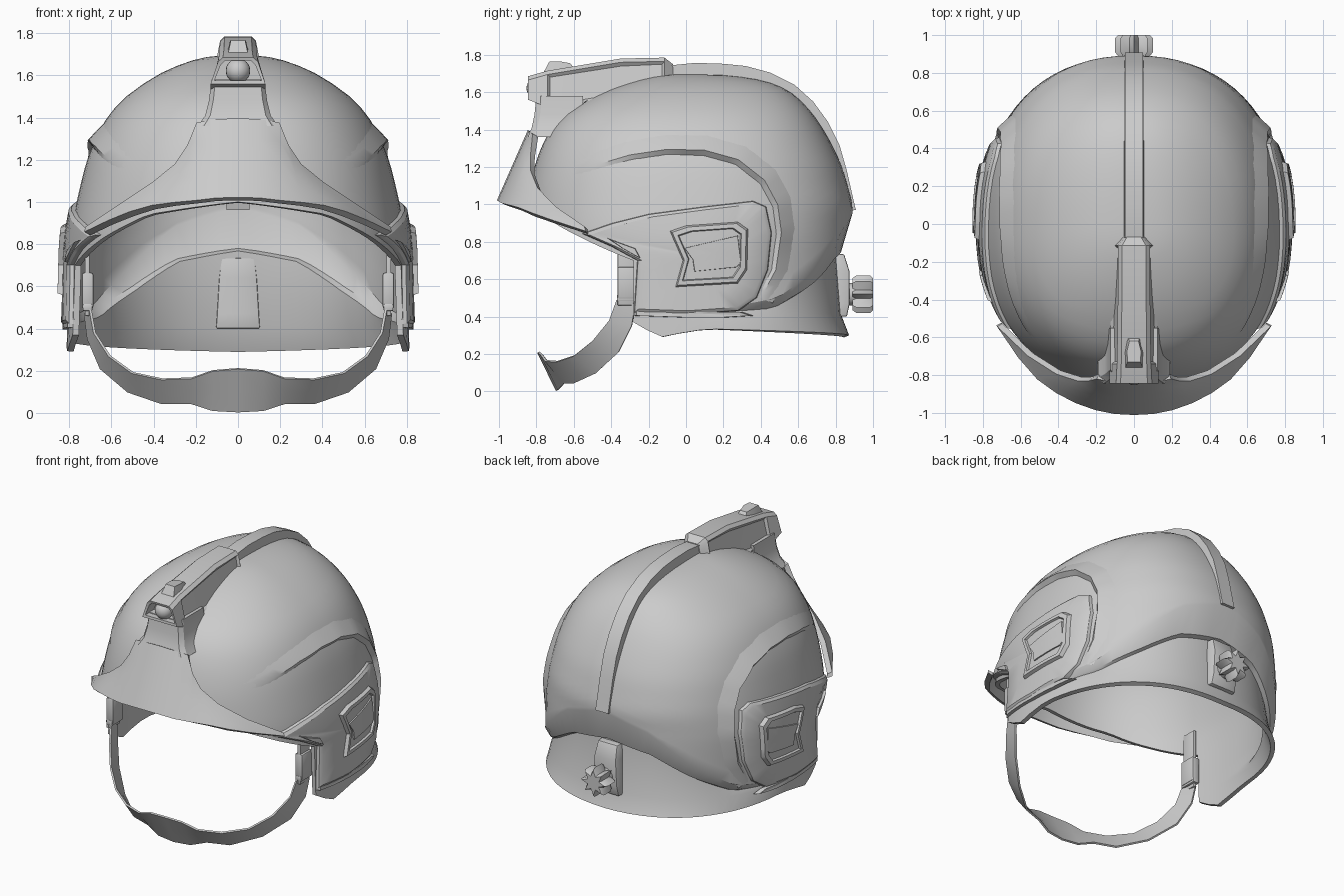
import bpy, bmesh, math

if "Cube" in bpy.data.objects:
    bpy.data.objects.remove(bpy.data.objects["Cube"])

def lerp(tab, v):
    for (a, p), (b, q) in zip(tab, tab[1:]):
        if v <= b:
            return p + (q - p) * max(0, (v - a) / (b - a))
    return tab[-1][1]

def finish(name, verts, faces, thick=0, offset=0, bevel=0, inset=None):
    bm = bmesh.new()
    vs = [bm.verts.new(v) for v in verts]
    for f in faces:
        bm.faces.new([vs[i] for i in f])
    bmesh.ops.delete(bm, geom=[v for v in bm.verts if not v.link_faces], context='VERTS')
    bmesh.ops.remove_doubles(bm, verts=bm.verts, dist=1e-4)
    bmesh.ops.recalc_face_normals(bm, faces=bm.faces)
    if inset:
        bm.normal_update()
        bmesh.ops.inset_region(bm, faces=[f for f in bm.faces if inset(f)], thickness=0.018, depth=-0.015)
    me = bpy.data.meshes.new(name)
    bm.to_mesh(me)
    bm.free()
    ob = bpy.data.objects.new(name, me)
    bpy.context.collection.objects.link(ob)
    if thick:
        m = ob.modifiers.new("thickness", 'SOLIDIFY')
        m.thickness, m.offset = thick, offset
    if bevel:
        m = ob.modifiers.new("bevel", 'BEVEL')
        m.width, m.segments = bevel, 2
    bpy.ops.object.select_all(action='DESELECT')
    ob.select_set(True)
    bpy.context.view_layer.objects.active = ob
    bpy.ops.object.convert(target='MESH')
    bpy.ops.object.shade_smooth_by_angle(angle=math.radians(32))
    return ob

def loft(name, rings, closed=True, caps=True, **kw):
    n = len(rings[0])
    verts = [p for r in rings for p in r]
    faces = [(i * n + j, i * n + (j + 1) % n, (i + 1) * n + (j + 1) % n, (i + 1) * n + j)
             for i in range(len(rings) - 1) for j in range(n if closed else n - 1)]
    if caps:
        faces += [tuple(range(n)), tuple(range((len(rings) - 1) * n, len(rings) * n))]
    return finish(name, verts, faces, **kw)

def box(name, cen, size, taper=1, bevel=0.01):
    c, h = cen, [s / 2 for s in size]
    ring = lambda z, t: [(c[0] + a * h[0] * t, c[1] + b * h[1], c[2] + z * h[2])
                         for a, b in ((-1, -1), (1, -1), (1, 1), (-1, 1))]
    return loft(name, [ring(-1, 1), ring(1, taper)], bevel=bevel)

# Shell shape: height, half width, front reach, back reach
ROWS = [(1.697, 0, 0, 0), (1.69, .13, .13, .22), (1.66, .25, .27, .42), (1.6, .385, .44, .56),
        (1.5, .53, .62, .665), (1.4, .62, .72, .735), (1.3, .675, .775, .79), (1.2, .715, .81, .835),
        (1.1, .742, .835, .865), (1.0, .765, .85, .89), (.9, .785, .86, .89), (.8, .797, .86, .89),
        (.6, .803, .86, .89), (.4, .81, .86, .89), (.25, .815, .86, .89)]

def row(s):
    i = min(int(s), len(ROWS) - 2)
    t = s - i
    g = lambda k: ROWS[max(0, min(k, len(ROWS) - 1))]
    return [.5 * (2 * b + (c - a) * t + (2 * a - 5 * b + 4 * c - d) * t * t + (3 * b - a - 3 * c + d) * t ** 3)
            for a, b, c, d in zip(g(i - 1), g(i), g(i + 1), g(i + 2))]

def level(z):
    lo, hi = 0, len(ROWS) - 1
    for _ in range(24):
        m = (lo + hi) / 2
        lo, hi = (m, hi) if row(m)[0] > z else (lo, m)
    return lo

N = 2.3
def at(phi, s, k=1):
    z, w, f, b = row(s)
    a = math.radians(phi)
    pw = lambda v: math.copysign(abs(v) ** (2 / N), v)
    c = math.cos(a)
    return (k * w * pw(math.sin(a)), k * (b if c > 0 else f) * pw(c), z)

def shell_x(y, z):
    _, w, f, b = row(level(z))
    return w * max(0, 1 - abs(y / (b if y > 0 else f)) ** N) ** (1 / N)

# Helmet shell: dome, face opening, tucked rear lip and flared neck skirt
MID = [(0, 1.05), (40, .87), (106, .70), (129, .83), (150, .94), (180, 1.0)]
CREASE = [(0, .97), (20, .88), (40, .67), (60, .50), (75, .46), (106, .45)]
LIP = [(0, .76), (20, .71), (40, .57), (60, .455), (75, .44), (106, .43)]
BOTTOM = [(0, .30), (85, .335), (97, .29), (106, .37)]
half = [i * 106 / 22 for i in range(23)] + [106 + i * 74 / 16 for i in range(1, 17)]
angles = half + [360 - a for a in half[-2:0:-1]]
cols = []
for phi in angles:
    p = min(phi, 360 - phi)
    w = max(0, math.cos(math.radians(p)))
    sm, sc = level(lerp(MID, p)), level(lerp(CREASE, p))
    lip = lerp(LIP, p)
    col = [at(phi, sm * k / 20) for k in range(21)]
    col += [at(phi, sm + (sc - sm) * k / 4) for k in range(1, 5)]
    col += [at(phi, level(lip), 1 - .065 * w), at(phi, level(lip - .01), 1 - .1 * w),
            at(phi, level(.415), 1 - .07 * w), at(phi, level(lerp(BOTTOM, p)), 1 - .02 * w)]
    cols.append(col)
nr, nc = len(cols[0]), len(cols)
faces = []
for i in range(nc):
    j = (i + 1) % nc
    ear = all(min(angles[k], 360 - angles[k]) < 106.01 for k in (i, j))
    for k in range(nr - 1 if ear else 20):
        a, b, c, d = i * nr + k, j * nr + k, j * nr + k + 1, i * nr + k + 1
        faces.append((b, c, d) if k == 0 else (a, b, c, d))
finish("helmet_shell", [p for c in cols for p in c], faces, thick=.03, offset=-1)

# Side mouldings that follow the shell
def dense(pts, closed, n=4):
    ends = pts[1:] + pts[:1] if closed else pts[1:]
    out = [(a[0] + (b[0] - a[0]) * i / n, a[1] + (b[1] - a[1]) * i / n)
           for a, b in zip(pts, ends) for i in range(n)]
    return out if closed else out + [pts[-1]]

def moulding(name, pts, cen, rings, closed=True):
    pts = dense(pts, closed)
    n = len(pts)
    verts, faces = [], []
    for sx in (1, -1):
        base = len(verts)
        for k, off in rings:
            for i, (y, z) in enumerate(pts):
                amp = 1 if closed else min(1, i / 14, (n - 1 - i) / 8)
                y2, z2 = cen[0] + (y - cen[0]) * k, cen[1] + (z - cen[1]) * k
                verts.append((sx * (shell_x(y2, z2) + (off * amp if off > 0 else off)), y2, z2))
        for r in range(len(rings) - 1):
            for i in range(n if closed else n - 1):
                a, b = base + r * n + i, base + r * n + (i + 1) % n
                faces.append((a, b, b + n, a + n))
        if closed:
            verts.append((sx * (shell_x(*cen) + rings[-1][1]), *cen))
            last = base + (len(rings) - 1) * n
            faces += [(last + i, last + (i + 1) % n, len(verts) - 1) for i in range(n)]
    finish(name, verts, faces)

moulding("side_arch_step", [(-.6, 1.16), (-.45, 1.22), (-.3, 1.265), (-.1, 1.295), (.1, 1.29), (.28, 1.24),
         (.42, 1.13), (.49, 1.0), (.51, .85), (.48, .65), (.40, .5)], (-.05, .7),
         [(1.14, -.004), (1.07, .016), (1.0, .034), (.945, -.006)], closed=False)
moulding("ear_panel", [(-.56, .845), (-.4, .90), (-.2, .95), (.1, .99), (.36, 1.02), (.43, .99), (.46, .85),
         (.44, .65), (.38, .5), (.28, .43), (0, .41), (-.28, .42), (-.262, .70), (-.4, .775)], (.1, .72),
         [(1, -.01), (.985, .018), (.93, .03), (.6, .03), (.3, .03)])
moulding("ear_pad", [(-.09, .86), (0, .89), (.28, .91), (.335, .87), (.33, .65), (.28, .575), (-.06, .555),
         (-.02, .7)], (.14, .735), [(1, .02), (.93, .052), (.8, .052), (.77, .038), (.4, .038)])
moulding("ear_pad_plate", [(-.03, .77), (.29, .845), (.31, .68), (.28, .655), (.03, .63), (.02, .70)],
         (.17, .74), [(.9, .03), (.88, .046), (.4, .046)])
moulding("ear_lower_trim", [(-.28, .445), (-.1, .435), (.1, .425), (.3, .425), (.36, .405), (.2, .395),
         (0, .395), (-.28, .405)], (.03, .418), [(1, -.005), (.95, .022), (.5, .022)])
moulding("temple_trim", [(-.42, .82), (-.27, .765), (-.24, .71), (-.27, .725), (-.34, .765)], (-.3, .757),
         [(1, .02), (.85, .042), (.4, .042)])

# Crown ridge
outer = [(-.3, 1.70), (-.1, 1.742), (.05, 1.757), (.2, 1.752), (.32, 1.74), (.45, 1.705), (.58, 1.64),
         (.68, 1.55), (.76, 1.44), (.82, 1.32), (.86, 1.18), (.885, 1.07), (.908, .97)]
rings = []
for y, z in outer:
    d = math.hypot(y, z - .9)
    yi, zi = y - .1 * y / d, z - .1 * (z - .9) / d
    rings.append([(-.055, yi, zi), (-.048, y, z), (.048, y, z), (.055, yi, zi)])
loft("crown_ridge", rings)

# Front brim plate
top = [(0, -.83, 1.39), (.1, -.825, 1.385), (.19, -.805, 1.37), (.23, -.82, 1.26), (.29, -.82, 1.17),
       (.4, -.785, 1.08), (.55, -.69, .98), (.71, -.535, .875)]
low = [(0, -.995, 1.015), (.1, -.99, 1.012), (.2, -.97, 1.0), (.3, -.935, .99), (.4, -.885, .975),
       (.5, -.815, .945), (.6, -.70, .905), (.715, -.53, .85)]
both = lambda e: [(-x, y, z) for x, y, z in e[:0:-1]] + e
mix = lambda a, b, t: [tuple(u + (v - u) * t for u, v in zip(p, q)) for p, q in zip(a, b)]
loft("front_brim", [mix(both(top), both(low), t / 4) for t in range(5)], closed=False, caps=False, thick=.035)

# Lamp housing with hollow front, pedestal, bulb and top button
sect = [(-.07, .05, .06, 1.75, 1.68), (-.115, .085, .105, 1.785, 1.66), (-.35, .085, .12, 1.78, 1.58),
        (-.74, .09, .13, 1.715, 1.52), (-.845, .095, .13, 1.685, 1.56), (-.84, .082, .112, 1.67, 1.575),
        (-.75, .082, .112, 1.67, 1.575)]
loft("lamp_housing", [[(-b, y, z0), (-a, y, z1 - .02), (-a * .75, y, z1), (a * .75, y, z1), (a, y, z1 - .02),
     (b, y, z0)] for y, a, b, z1, z0 in sect],
     inset=lambda f: abs(f.normal.x) > .8 and -.7 < f.calc_center_median().y < -.15)
loft("lamp_pedestal", [[(-w, -.55, z), (-w, y + .03, z), (-w * .85, y, z), (w * .85, y, z), (w, y + .03, z),
     (w, -.55, z)] for z, w, y in ((1.58, .125, -.80), (1.48, .138, -.81), (1.41, .155, -.825), (1.36, .19, -.845))])
bpy.ops.mesh.primitive_uv_sphere_add(segments=20, ring_count=12, radius=.058, location=(0, -.795, 1.622))
bpy.context.object.name = "lamp_bulb"
bpy.ops.object.shade_smooth()
loft("lamp_button", [[(-w, a, z), (w, a, z), (w * 1.1, (a + b) / 2, z), (w * .7, b, z + e), (-w * .7, b, z + e),
     (-w * 1.1, (a + b) / 2, z)] for z, w, a, b, e in ((1.69, .05, -.77, -.59, .03), (1.765, .034, -.73, -.62, -.01))])

# Rear adjuster: bracket, hub and star knob
loft("knob_bracket", [[(-w, .775, z), (-w * .9, y, z), (w * .9, y, z), (w, .775, z)]
     for z, w, y in ((.40, .105, .86), (.47, .1, .875), (.64, .09, .875), (.735, .08, .845))], bevel=.008)
def disc(r0, r1, y, n=16):
    return [((r1 if i % 2 else r0) * math.cos(i * math.tau / n), y, .52 + (r1 if i % 2 else r0) * math.sin(i * math.tau / n))
            for i in range(n)]
loft("knob_hub", [disc(.06, .06, .85), disc(.06, .06, .93)])
loft("star_knob", [disc(.085, .05, .89), disc(.1, .06, .91), disc(.1, .06, .985), disc(.085, .045, 1.0)])

# Chin strap with wide chin cup
upper = [(0, -.79, .21), (.12, -.775, .20), (.22, -.75, .165), (.36, -.69, .16), (.5, -.6, .19), (.61, -.5, .27),
         (.68, -.41, .38), (.70, -.37, .49)]
lower = [(0, -.69, .005), (.12, -.68, .012), (.22, -.65, .045), (.36, -.6, .045), (.52, -.48, .10),
         (.65, -.36, .21), (.71, -.29, .35), (.725, -.27, .47)]
loft("chin_strap", [both(upper), mix(both(upper), both(lower), .5), both(lower)], closed=False, caps=False, thick=.012)

# Strap hangers and buckles on both sides
for sx, side in ((1, "right"), (-1, "left")):
    box("strap_hanger_" + side, (sx * .715, -.315, .66), (.022, .1, .4), bevel=.004)
    box("strap_buckle_" + side, (sx * .713, -.31, .58), (.055, .115, .17))
    box("strap_slider_" + side, (sx * .713, -.31, .5), (.045, .12, .035), bevel=.006)
